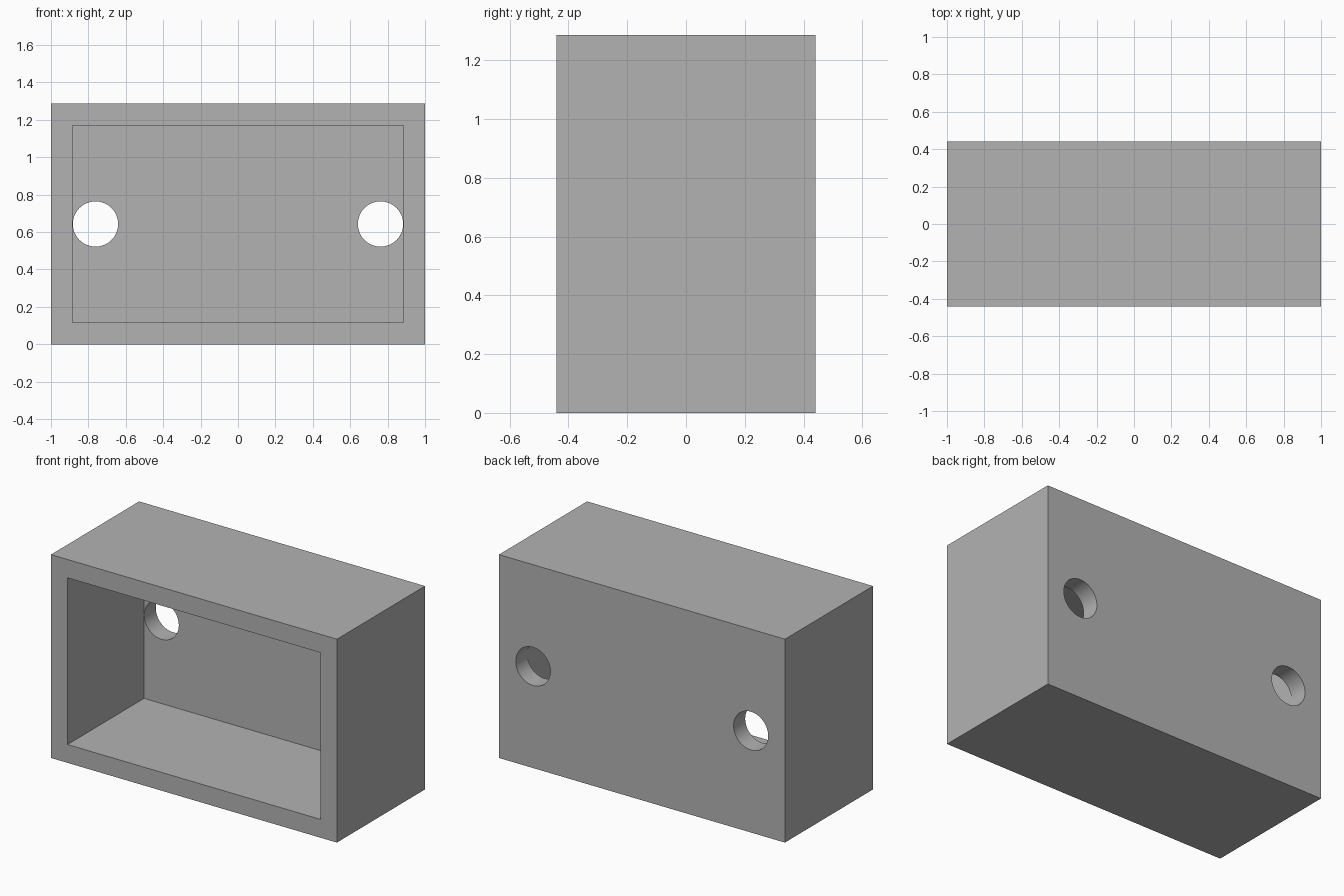
import bpy
import math

if "Cube" in bpy.data.objects:
    bpy.data.objects.remove(bpy.data.objects["Cube"], do_unlink=True)

WIDTH, DEPTH, HEIGHT = 2.0, 0.88, 1.286
WALL = 0.116
HOLE_RADIUS, HOLE_X = 0.121, 0.762

grey = bpy.data.materials.new("plain_grey")
grey.use_nodes = True
colour = (0.45, 0.45, 0.45, 1)
grey.diffuse_color = colour
grey.node_tree.nodes["Principled BSDF"].inputs["Base Color"].default_value = colour


def box(name, size, location):
    bpy.ops.mesh.primitive_cube_add(size=1, location=location)
    obj = bpy.context.object
    obj.name = name
    obj.scale = size
    bpy.ops.object.transform_apply(location=False, rotation=False, scale=True)
    obj.data.materials.append(grey)
    return obj


def cut(target, cutter):
    """Subtract the cutter from the target, then discard it."""
    cutter.hide_render = True
    bpy.context.view_layer.objects.active = target
    mod = target.modifiers.new("cut", "BOOLEAN")
    mod.operation = "DIFFERENCE"
    mod.solver = "EXACT"
    mod.object = cutter
    bpy.ops.object.modifier_apply(modifier=mod.name)
    bpy.data.objects.remove(cutter, do_unlink=True)


# Outer block
housing = box("housing", (WIDTH, DEPTH, HEIGHT), (0, 0, HEIGHT / 2))

# Cavity open at the front, leaving equal walls and a back panel
cavity = box("cavity_cutter", (WIDTH - 2 * WALL, DEPTH, HEIGHT - 2 * WALL),
             (0, -WALL, HEIGHT / 2))
cut(housing, cavity)

# Round holes through the back panel
for side in (-1, 1):
    bpy.ops.mesh.primitive_cylinder_add(
        vertices=64, radius=HOLE_RADIUS, depth=4 * WALL,
        location=(side * HOLE_X, DEPTH / 2, HEIGHT / 2),
        rotation=(math.pi / 2, 0, 0))
    hole = bpy.context.object
    hole.name = "hole_cutter"
    hole.data.materials.append(grey)
    cut(housing, hole)

# Smooth hole walls, crisp box edges
bpy.ops.object.select_all(action="DESELECT")
housing.select_set(True)
bpy.context.view_layer.objects.active = housing
bpy.ops.object.shade_smooth_by_angle(angle=math.radians(30))
